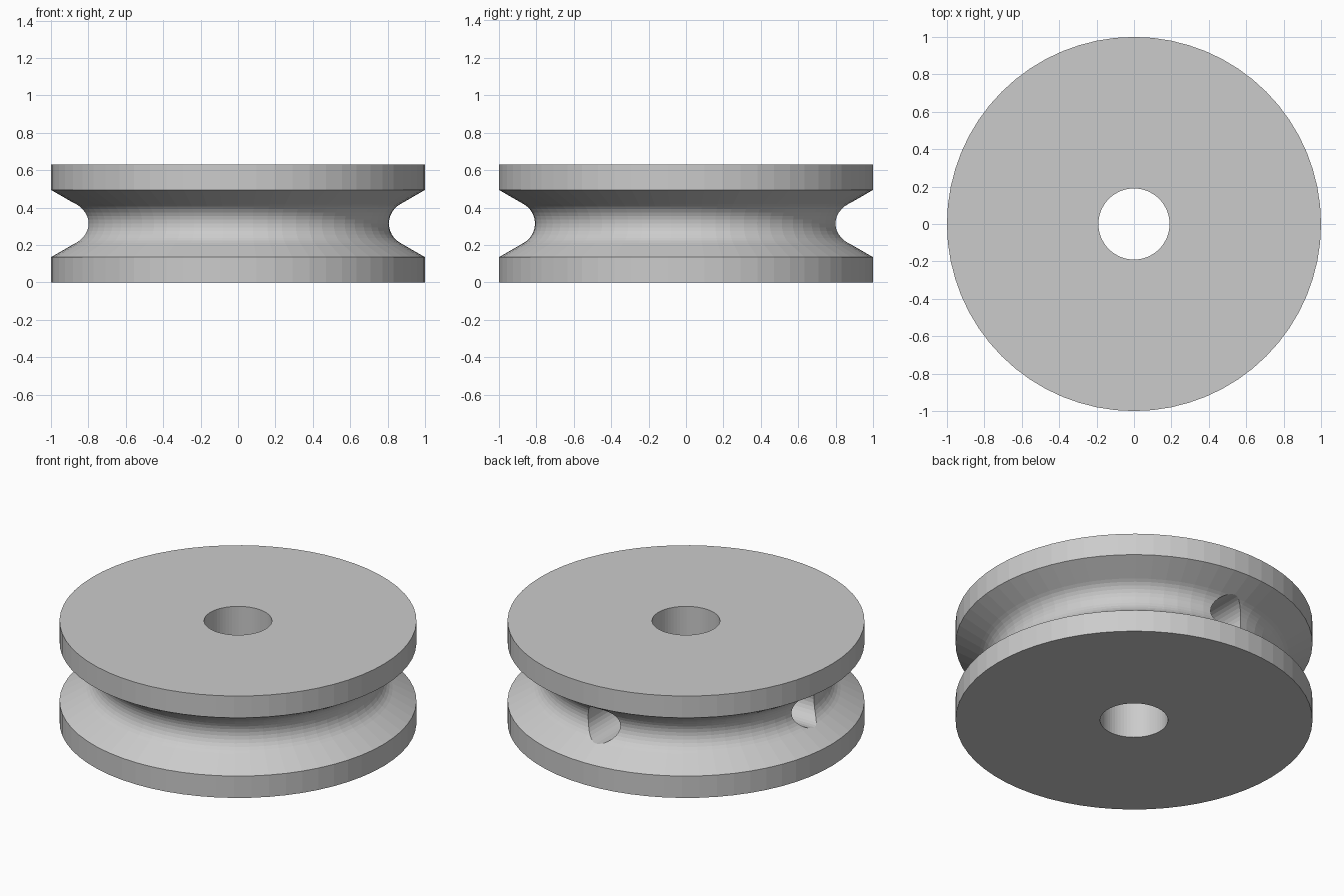
import bpy, bmesh, math

if "Cube" in bpy.data.objects:
    bpy.data.objects.remove(bpy.data.objects["Cube"])

SEG = 64
H = 0.63
MID = H / 2
BORE = 0.19
FLANGE = 0.135
FILLET = 0.119
GROOVE = 0.807


def new_object(name, bm):
    bmesh.ops.recalc_face_normals(bm, faces=bm.faces)
    mesh = bpy.data.meshes.new(name)
    bm.to_mesh(mesh)
    bm.free()
    obj = bpy.data.objects.new(name, mesh)
    bpy.context.collection.objects.link(obj)
    return obj


# Closed wheel cross-section: bore, flanges and a V groove with a round bottom
profile = [(BORE, 0), (1, 0), (1, FLANGE)]
for i in range(13):
    a = math.radians(-60 + 120 * i / 12)
    profile.append((GROOVE + FILLET * (1 - math.cos(a)), MID + FILLET * math.sin(a)))
profile += [(1, H - FLANGE), (1, H), (BORE, H)]

# Wheel: rings of the profile around the axle
bm = bmesh.new()
rings = []
for s in range(SEG):
    t = 2 * math.pi * s / SEG
    rings.append([bm.verts.new((r * math.cos(t), r * math.sin(t), z)) for r, z in profile])
n = len(profile)
for s in range(SEG):
    a, b = rings[s], rings[(s + 1) % SEG]
    for i in range(n):
        j = (i + 1) % n
        bm.faces.new((a[i], b[i], b[j], a[j]))
wheel = new_object("pulley_wheel", bm)


# Set-screw holes drilled radially from the groove into the bore
def drill(name, angle):
    bm = bmesh.new()
    bmesh.ops.create_cone(bm, cap_ends=True, segments=32, radius1=0.11, radius2=0.11, depth=1.1)
    cutter = new_object(name, bm)
    cutter.rotation_euler = (0, math.pi / 2, angle)
    cutter.location = (0.6 * math.cos(angle), 0.6 * math.sin(angle), MID)
    bpy.context.view_layer.update()
    mod = wheel.modifiers.new(name, 'BOOLEAN')
    mod.operation = 'DIFFERENCE'
    mod.solver = 'EXACT'
    mod.object = cutter
    bpy.context.view_layer.objects.active = wheel
    bpy.ops.object.modifier_apply(modifier=name)
    bpy.data.objects.remove(cutter)


drill("back_screw_hole", math.pi / 2)
drill("left_screw_hole", math.pi)
